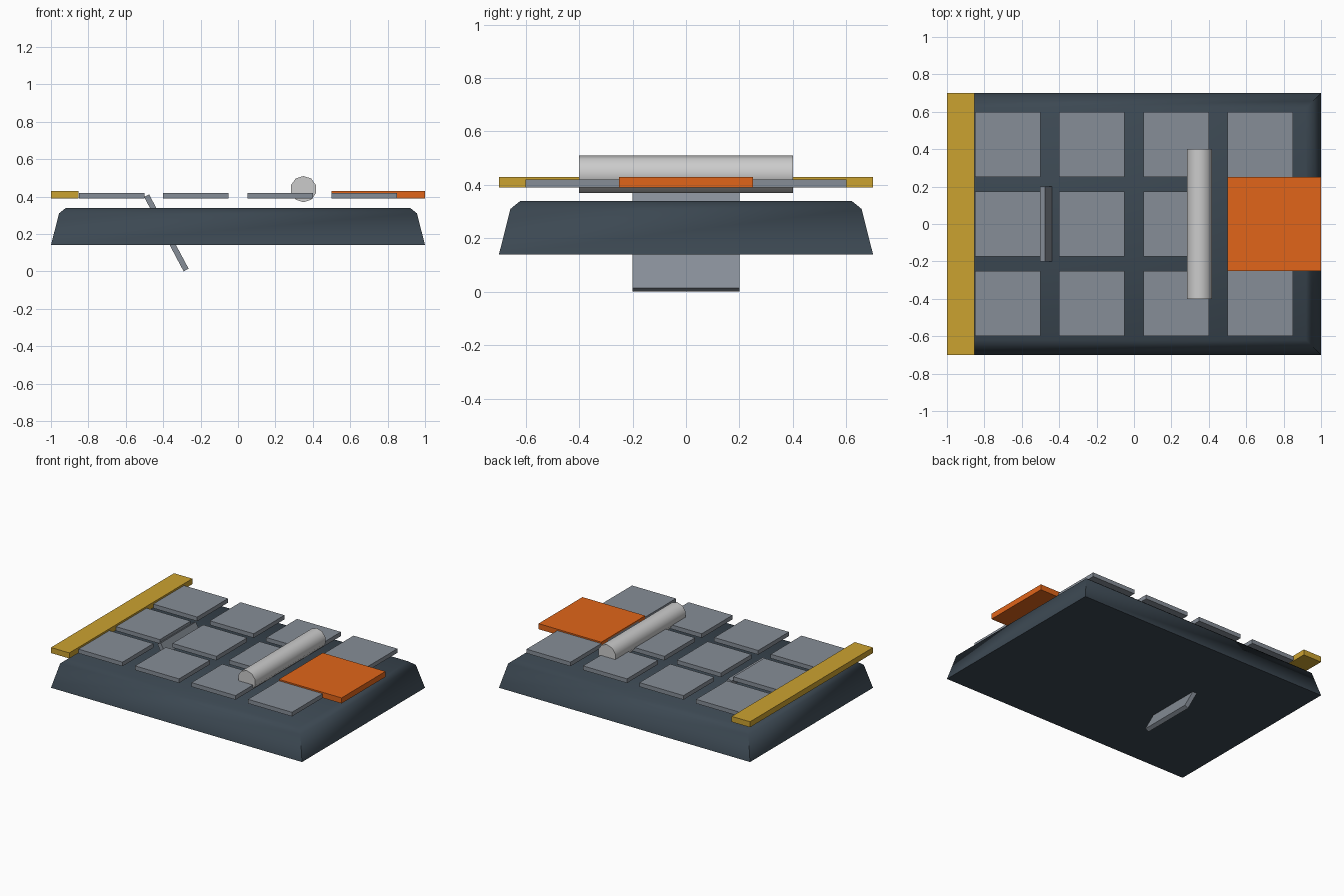
import bpy, bmesh
from math import radians, pi

if "Cube" in bpy.data.objects:
    bpy.data.objects.remove(bpy.data.objects["Cube"])


def material(name, rgb):
    m = bpy.data.materials.new(name)
    m.diffuse_color = (*rgb, 1)
    m.use_nodes = True
    m.node_tree.nodes["Principled BSDF"].inputs["Base Color"].default_value = m.diffuse_color
    return m


SLATE = material("slate", (0.045, 0.065, 0.085))
KEY = material("key_grey", (0.24, 0.27, 0.31))
GOLD = material("gold", (0.60, 0.36, 0.03))
ORANGE = material("orange", (0.75, 0.13, 0.01))
WHITE = material("white", (0.75, 0.75, 0.76))


def box(name, center, size, mat, rot=(0, 0, 0)):
    bpy.ops.mesh.primitive_cube_add(size=1, location=center, rotation=rot)
    o = bpy.context.object
    o.name = name
    o.scale = size
    bpy.ops.object.transform_apply(location=False, rotation=False, scale=True)
    o.data.materials.append(mat)
    return o


# Tapered base with chamfered top edge, lofted from stacked rectangles
bm = bmesh.new()
rings = []
for x, y, z in [(1, 0.7, 0.14), (0.957, 0.657, 0.31), (0.92, 0.62, 0.34)]:
    rings.append([bm.verts.new((sx * x, sy * y, z))
                  for sx, sy in ((-1, -1), (1, -1), (1, 1), (-1, 1))])
for a, b in zip(rings, rings[1:]):
    for i in range(4):
        j = (i + 1) % 4
        bm.faces.new((a[i], a[j], b[j], b[i]))
bm.faces.new(rings[0][::-1])
bm.faces.new(rings[-1])
mesh = bpy.data.meshes.new("base")
bm.to_mesh(mesh)
bm.free()
base = bpy.data.objects.new("base", mesh)
bpy.context.collection.objects.link(base)
mesh.materials.append(SLATE)
bpy.ops.object.select_all(action='DESELECT')
base.select_set(True)
bpy.context.view_layer.objects.active = base
bpy.ops.object.shade_smooth_by_angle(angle=radians(60))

# Grid of floating tiles
for c in range(4):
    for r in range(3):
        box(f"tile_{c}_{r}", (-0.675 + 0.45 * c, -0.425 + 0.425 * r, 0.405),
            (0.35, 0.35, 0.03), KEY)

# Gold edge strip and orange panel
box("edge_strip", (-0.927, 0, 0.41), (0.146, 1.4, 0.04), GOLD)
box("end_panel", (0.75, 0, 0.41), (0.5, 0.5, 0.04), ORANGE)

# Slanted plate piercing the base
box("slanted_plate", (-0.383, 0, 0.206), (0.03, 0.4, 0.45), KEY,
    (0, radians(-28), 0))

# Ten-sided roller
bpy.ops.mesh.primitive_cylinder_add(vertices=10, radius=0.07, depth=0.8,
                                    location=(0.35, 0, 0.44),
                                    rotation=(pi / 2, 0, 0))
roller = bpy.context.object
roller.name = "roller"
roller.data.materials.append(WHITE)
bpy.ops.object.shade_smooth_by_angle(angle=radians(40))
